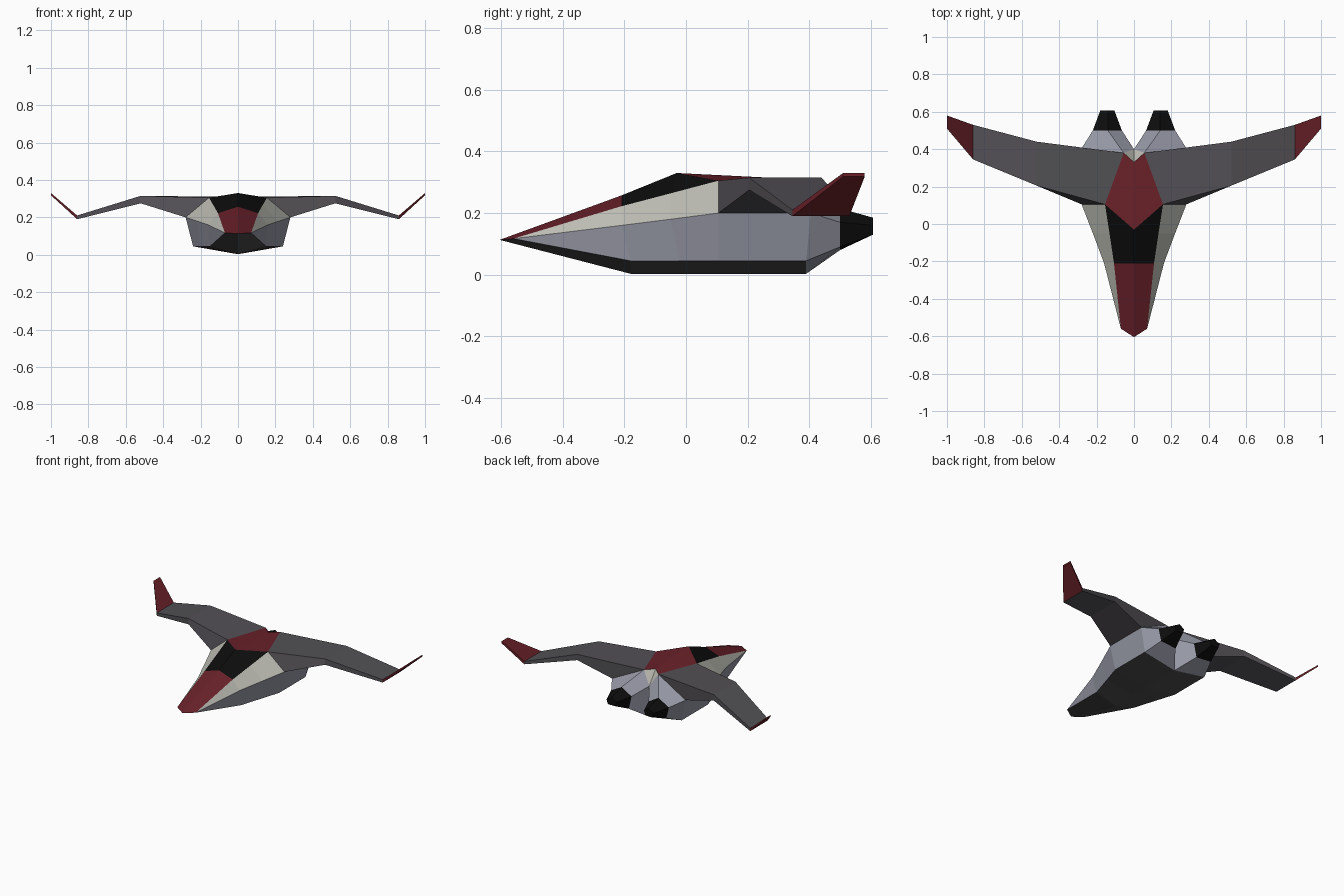
import bpy, bmesh

if "Cube" in bpy.data.objects:
    bpy.data.objects.remove(bpy.data.objects["Cube"])

COLORS = {
    "hull_grey": (0.30, 0.31, 0.37), "belly_grey": (0.075, 0.075, 0.08),
    "wing_grey": (0.085, 0.08, 0.09), "red": (0.14, 0.015, 0.022),
    "black": (0.004, 0.004, 0.004), "beige": (0.52, 0.52, 0.47),
}
MATS = {}
for name, rgb in COLORS.items():
    MATS[name] = bpy.data.materials.new(name)
    MATS[name].diffuse_color = (*rgb, 1)


def loft(name, sections, color, closed=True, cap=False):
    """Skin sections of the +x half, colour each patch, mirror to -x."""
    me = bpy.data.meshes.new(name)
    bm = bmesh.new()
    used, verts = [], {}

    def vert(p):
        key = tuple(round(c, 4) for c in p)
        if key not in verts:
            verts[key] = bm.verts.new(key)
        return verts[key]

    def face(points, col):
        vs = list(dict.fromkeys(vert(p) for p in points))
        if col and len(vs) > 2:
            if col not in used:
                used.append(col)
                me.materials.append(MATS[col])
            bm.faces.new(vs).material_index = used.index(col)

    n = len(sections[0])
    for s, (a, b) in enumerate(zip(sections, sections[1:])):
        for i in range(n if closed else n - 1):
            j = (i + 1) % n
            face((a[i], b[i], b[j], a[j]), color(s, i))
    if cap:
        face(sections[-1], color(len(sections) - 2, 0))
    loose = [v for v in bm.verts if not v.link_faces]
    bmesh.ops.delete(bm, geom=loose, context='VERTS')
    bm.to_mesh(me)
    bm.free()
    ob = bpy.data.objects.new(name, me)
    bpy.context.collection.objects.link(ob)
    mod = ob.modifiers.new("mirror", 'MIRROR')
    mod.use_clip = True
    return ob


# Fuselage: each section runs keel, lower chine, mid chine, shoulder, spine
tip, nose = (0, -.605, .113), (.07, -.56, .117)
rear = [(0, .39, .003), (.24, .39, .045), (.28, .405, .2), (.055, .38, .31), (0, .33, .312)]
notch = (0, .40, .22)
body = [
    [tip, nose, nose, nose, tip],
    [(0, -.18, .003), (.15, -.18, .045), (.16, -.21, .16), (.107, -.21, .222), (0, -.21, .257)],
    [(0, -.02, .003), (.2, -.02, .045), (.22, -.05, .18), (.131, -.05, .264), (0, -.03, .33)],
    [(0, .105, .003), (.24, .105, .045), (.28, .105, .2), (.155, .105, .305), (0, -.03, .33)],
    rear,
    rear[:4] + [notch],
]
TOP = ["red", "black", "black", "red", "beige"]


def body_color(s, i):
    if i == 2:
        return "beige" if s < 3 else None   # wing root fills the rest
    return ("belly_grey", "hull_grey", None, TOP[s])[i]


loft("fuselage", body, body_color, closed=False)

# Twin engines tapering out of the rear hull
engine = [
    rear[:4] + [notch],
    [(.085, .5, .08), (.2, .5, .09), (.22, .5, .17), (.14, .5, .215), (.065, .5, .17)],
    [(.115, .607, .13), (.17, .607, .13), (.18, .607, .16), (.14, .607, .185), (.105, .607, .16)],
]
loft("engines", engine, lambda s, i: ("hull_grey", "black")[s], cap=True)


def rib(x, front, back, low, high):
    return [(x, front, low), (x, front, high), (x, back, high), (x, back, low)]


# Gull wings and upswept red winglets
root = [body[3][2], body[3][3], rear[3], rear[2]]
wing_end = rib(.86, .345, .53, .19, .21)
loft("wings", [root, rib(.52, .205, .44, .275, .315), wing_end], lambda s, i: "wing_grey")
loft("winglets", [wing_end, rib(1, .51, .58, .318, .33)], lambda s, i: "red", cap=True)

for m in bpy.data.materials:
    if m.users and not m.is_grease_pencil:
        m.use_nodes = True
        m.node_tree.nodes["Principled BSDF"].inputs["Base Color"].default_value = m.diffuse_color
